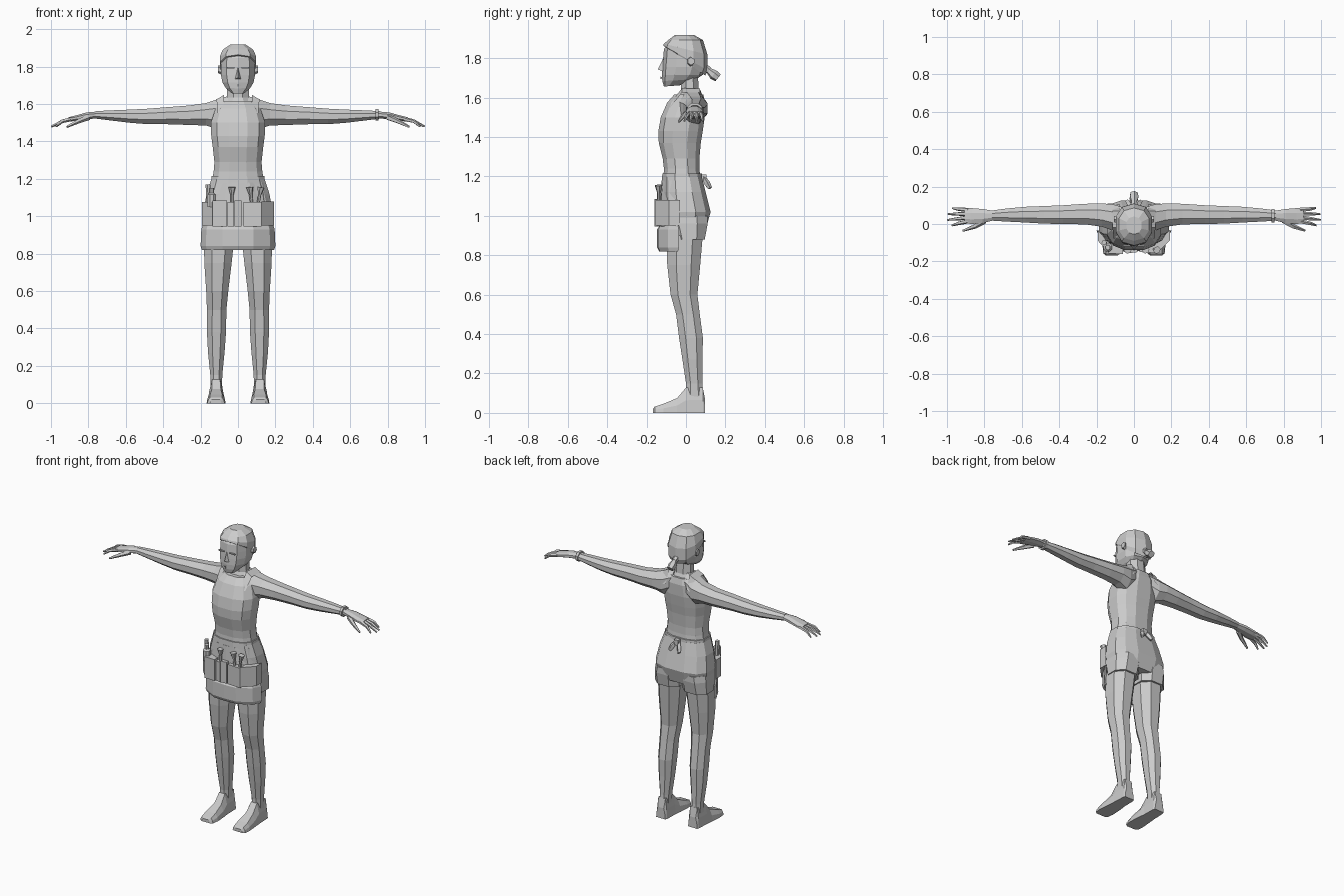
import bpy, bmesh, math
from mathutils import Vector

grey = bpy.data.materials.new("plain_grey")
grey.diffuse_color = (0.6, 0.6, 0.6, 1)


def make(name, verts, faces):
    bm = bmesh.new()
    vs = [bm.verts.new(v) for v in verts]
    for f in faces:
        bm.faces.new([vs[i] for i in f])
    bmesh.ops.recalc_face_normals(bm, faces=bm.faces)
    me = bpy.data.meshes.new(name)
    bm.to_mesh(me)
    bm.free()
    me.materials.append(grey)
    ob = bpy.data.objects.new(name, me)
    bpy.context.collection.objects.link(ob)
    return ob


def loft(name, rings):
    """Skin closed rings of equal length and cap both ends."""
    n = len(rings[0])
    faces = [(k * n + i, k * n + (i + 1) % n, (k + 1) * n + (i + 1) % n, (k + 1) * n + i)
             for k in range(len(rings) - 1) for i in range(n)]
    faces += [tuple(range(n)), tuple(range((len(rings) - 1) * n, len(rings) * n))]
    return make(name, [p for r in rings for p in r], faces)


def oval(a0, a1, b0, b1, n=8, p=1.0):
    """Faceted outline that touches the four given limits."""
    pts = []
    for i in range(n):
        t = 2 * math.pi * (i + .5) / n
        pts.append([math.copysign(abs(f(t)) ** p, f(t)) for f in (math.cos, math.sin)])
    m = [max(abs(q[k]) for q in pts) for k in (0, 1)]
    return [((a0 + a1) / 2 + (a1 - a0) / 2 * u / m[0],
             (b0 + b1) / 2 + (b1 - b0) / 2 * v / m[1]) for u, v in pts]


def upright(name, rows, n=8, p=1.0, s=1):
    """Rows: x0, x1, y0, y1, z, and an optional slope of z along y."""
    return loft(name, [[(s * x, y, r[4] + (r[5] * y if len(r) > 5 else 0))
                        for x, y in oval(*r[:4], n, p)] for r in rows])


def sideways(name, rows, s=1, n=8):
    """Rows: x, y0, y1, z0, z1."""
    return loft(name, [[(s * r[0], y, z) for y, z in oval(*r[1:], n)] for r in rows])


def tube(name, pts, radii, n=6, s=1):
    pts = [Vector((s * x, y, z)) for x, y, z in pts]
    d = (pts[-1] - pts[0]).normalized()
    u = d.orthogonal().normalized()
    w = d.cross(u)
    return loft(name, [[c + r * (math.cos(a) * u + math.sin(a) * w)
                        for a in [2 * math.pi * (i + .5) / n for i in range(n)]]
                       for c, r in zip(pts, radii)])


def box(name, x0, x1, y0, y1, z0, z1, taper=0.0):
    return loft(name, [[(x0 + t, y0 + t, z), (x1 - t, y0 + t, z), (x1 - t, y1, z), (x0 + t, y1, z)]
                       for z, t in ((z0, 0), (z1, taper))])


# torso, waistband and shorts
upright("tank_top", [(-w, w, a, b, z) for w, a, b, z in (
    (.142, -.115, .075, 1.17), (.13, -.112, .068, 1.24), (.126, -.118, .068, 1.29),
    (.135, -.138, .075, 1.37), (.143, -.14, .085, 1.43), (.145, -.128, .095, 1.50),
    (.12, -.095, .098, 1.575), (.085, -.06, .088, 1.615))], 12, .8)
upright("waistband", [(-.145, .145, -.122, .082, 1.175), (-.141, .141, -.12, .08, 1.215)], 12, .8)
upright("shorts_hips", [(-w, w, a, b, z) for w, a, b, z in (
    (.172, -.10, .10, .93), (.186, -.115, .125, 1.02), (.168, -.12, .10, 1.12),
    (.142, -.118, .08, 1.20))], 12, .75)

# neck
upright("neck", [(-.085, .085, -.045, .085, 1.595), (-.06, .06, -.025, .065, 1.635),
                 (-.055, .055, -.025, .06, 1.72)])

# head and face
upright("head", [(-w, w, a, b, z, t) for w, a, b, z, t in (
    (.036, -.112, -.03, 1.665, .08), (.066, -.12, .05, 1.69, .05), (.083, -.122, .085, 1.715, .0),
    (.091, -.12, .1, 1.755, .0), (.092, -.116, .103, 1.80, .0), (.09, -.112, .1, 1.845, .0),
    (.075, -.09, .08, 1.885, .0), (.035, -.05, .035, 1.908, .0))], 10, .85)
make("nose", [(-.016, -.116, 1.733), (.016, -.116, 1.733), (0, -.143, 1.742), (0, -.115, 1.80)],
     [(0, 1, 2), (0, 2, 3), (1, 2, 3), (0, 1, 3)])
make("lips", [(-.024, -.119, 1.70), (.024, -.119, 1.70), (0, -.129, 1.708), (0, -.128, 1.692)],
     [(0, 1, 2), (0, 1, 3), (0, 2, 3), (1, 2, 3)])

# hair cap, tilted down to the nape, with a ponytail
upright("hair", [(-w, w, a, b, z, t) for w, a, b, z, t in (
    (.088, -.105, .098, 1.782, -.72), (.097, -.116, .11, 1.80, -.55), (.097, -.112, .109, 1.845, -.25),
    (.08, -.09, .086, 1.892, 0), (.04, -.055, .04, 1.918, 0))], 10, .85)
tube("hair_tie", [(0, .095, 1.752), (0, .118, 1.737)], [.02, .018])
tube("ponytail", [(0, .11, 1.742), (0, .14, 1.716), (0, .163, 1.70)], [.013, .026, .022])

for s, side in ((1, "left"), (-1, "right")):
    # ears, eyes, straps
    sideways(side + "_ear", [(.085, .005, .035, 1.755, 1.81), (.106, .01, .042, 1.765, 1.805)], s, 6)
    box(side + "_eyelash", s * .04 - .02, s * .04 + .02, -.12, -.112, 1.79, 1.797)
    make(side + "_strap", [(s * x, y, z) for x, y, z in (
        (.075, -.088, 1.56), (.108, -.08, 1.55), (.075, -.02, 1.648), (.115, -.02, 1.625),
        (.075, .07, 1.645), (.115, .07, 1.625), (.075, .104, 1.56), (.108, .102, 1.55))],
        [(0, 1, 3, 2), (2, 3, 5, 4), (4, 5, 7, 6)])

    # arm, from the slope of the neck to the wrist
    sideways(side + "_arm", [
        (.045, -.03, .085, 1.50, 1.645), (.11, -.035, .105, 1.465, 1.625),
        (.17, -.015, .11, 1.485, 1.605), (.26, -.002, .108, 1.488, 1.592),
        (.38, .0, .10, 1.492, 1.583), (.48, .002, .096, 1.492, 1.575),
        (.58, .008, .092, 1.50, 1.57), (.68, .013, .083, 1.512, 1.566),
        (.76, .018, .072, 1.522, 1.562)], s)
    # hand
    sideways(side + "_palm", [(.75, .02, .07, 1.524, 1.56), (.81, .005, .08, 1.518, 1.555),
                              (.87, .0, .085, 1.51, 1.538), (.905, .005, .083, 1.505, 1.53)], s)
    for i, (reach, tip) in enumerate(((.975, -.008), (.998, .022), (.995, .053), (.972, .085))):
        y = .015 + .02 * i
        tube(f"{side}_finger_{i + 1}", [(.885, y, 1.521), (.94, (y + tip) / 2, 1.508), (reach, tip, 1.48)],
             [.012, .010, .005], 5, s)
    tube(side + "_thumb", [(.80, .018, 1.53), (.85, -.012, 1.51), (.915, -.036, 1.478)],
         [.017, .013, .006], 5, s)

    # shorts leg and leg
    upright(side + "_shorts_leg", [(.012, .188, -.06, .095, .88), (.008, .186, -.09, .11, .96),
                                   (.0, .18, -.10, .11, 1.0)], 8, .85, s)
    upright(side + "_leg", [
        (.085, .147, .0, .088, .08), (.084, .148, .0, .083, .15), (.072, .16, -.018, .083, .27),
        (.064, .166, -.035, .086, .38), (.062, .166, -.05, .07, .50), (.052, .17, -.078, .058, .60),
        (.034, .18, -.095, .072, .75), (.018, .182, -.10, .085, .90)], 8, .9, s)
    # foot: heel to toe slices
    loft(side + "_foot", [[(s * a, y, 0), (s * b, y, 0), (s * (b - .004), y, h * .5),
                           (s * (b - c), y, h), (s * (a + c), y, h), (s * (a + .004), y, h * .5)]
                          for y, a, b, h, c in ((.097, .083, .15, .07, .012), (.085, .078, .154, .13, .012),
                                                (.0, .076, .158, .128, .02), (-.045, .07, .162, .075, .022),
                                                (-.115, .066, .168, .046, .018), (-.158, .072, .164, .032, .014),
                                                (-.168, .088, .15, .02, .01))])

# bracelet on one wrist
sideways("bracelet", [(.735, .008, .08, 1.512, 1.573), (.752, .008, .08, 1.512, 1.573)])


def wrap(name, rows):
    """Curved front panel. Rows: z, half width, side y, front y."""
    rings = []
    for z, w, e, f in rows:
        ring = []
        for d, xs in ((0, (-1, -.86, -.42, 0, .42, .86, 1)), (.012, (1, .86, .42, 0, -.42, -.86, -1))):
            for u in xs:
                y = {1: e, .86: f + .5 * (e - f), .42: f + .004, 0: f}[abs(u)]
                ring.append((u * (w - d), y + (d if abs(u) < 1 else 0), z))
        rings.append(ring)
    return loft(name, rings)


# apron with a heavy hem, pockets and tools
wrap("apron", [(.93, .19, -.045, -.13), (1.05, .182, -.045, -.13), (1.18, .148, -.05, -.124)])
wrap("apron_hem", [(.82, .193, -.04, -.136), (.84, .2, -.036, -.146), (.93, .196, -.036, -.146), (.95, .19, -.04, -.134)])


def pocket(name, x0, x1, ya, yb, z0, z1):
    """Pouch with a front leaning from depth ya to yb across its width."""
    loft(name, [[(x0, ya, z), (x1, yb, z), (x1, yb + .055, z), (x0, ya + .055, z)] for z in (z0, z1)])


pocket("side_pocket_right", -.193, -.135, -.09, -.152, .95, 1.075)
pocket("front_pocket_right", -.135, -.06, -.158, -.16, .945, 1.085)
pocket("brush_pocket_a", -.055, -.022, -.15, -.155, .945, 1.075)
pocket("brush_pocket_b", -.018, .02, -.155, -.15, .945, 1.085)
pocket("front_pocket_left", .03, .125, -.15, -.156, .945, 1.075)
pocket("side_pocket_left", .125, .193, -.156, -.085, .95, 1.08)
tube("bottle", [(-.14, -.125, 1.05), (-.14, -.125, 1.115), (-.14, -.125, 1.125), (-.14, -.125, 1.15)],
     [.025, .025, .014, .014], 8)
tube("comb_handle", [(-.155, -.10, 1.05), (-.16, -.10, 1.17)], [.012, .014])
for i, (x, lean) in enumerate(((-.032, 0), (.075, -.012), (.105, .018))):
    tube(f"brush_{i + 1}", [(x, -.135, 1.05), (x + lean * .6, -.137, 1.115), (x + lean, -.139, 1.155)],
         [.008, .009, .02])

# apron bow at the back
box("bow_knot", -.018, .018, .07, .105, 1.175, 1.21, .003)
for s in (1, -1):
    tube(f"bow_tail_{'left' if s > 0 else 'right'}",
         [(.008, .09, 1.195), (.025, .108, 1.165), (.035, .122, 1.14)], [.01, .015, .011], 4, s)
